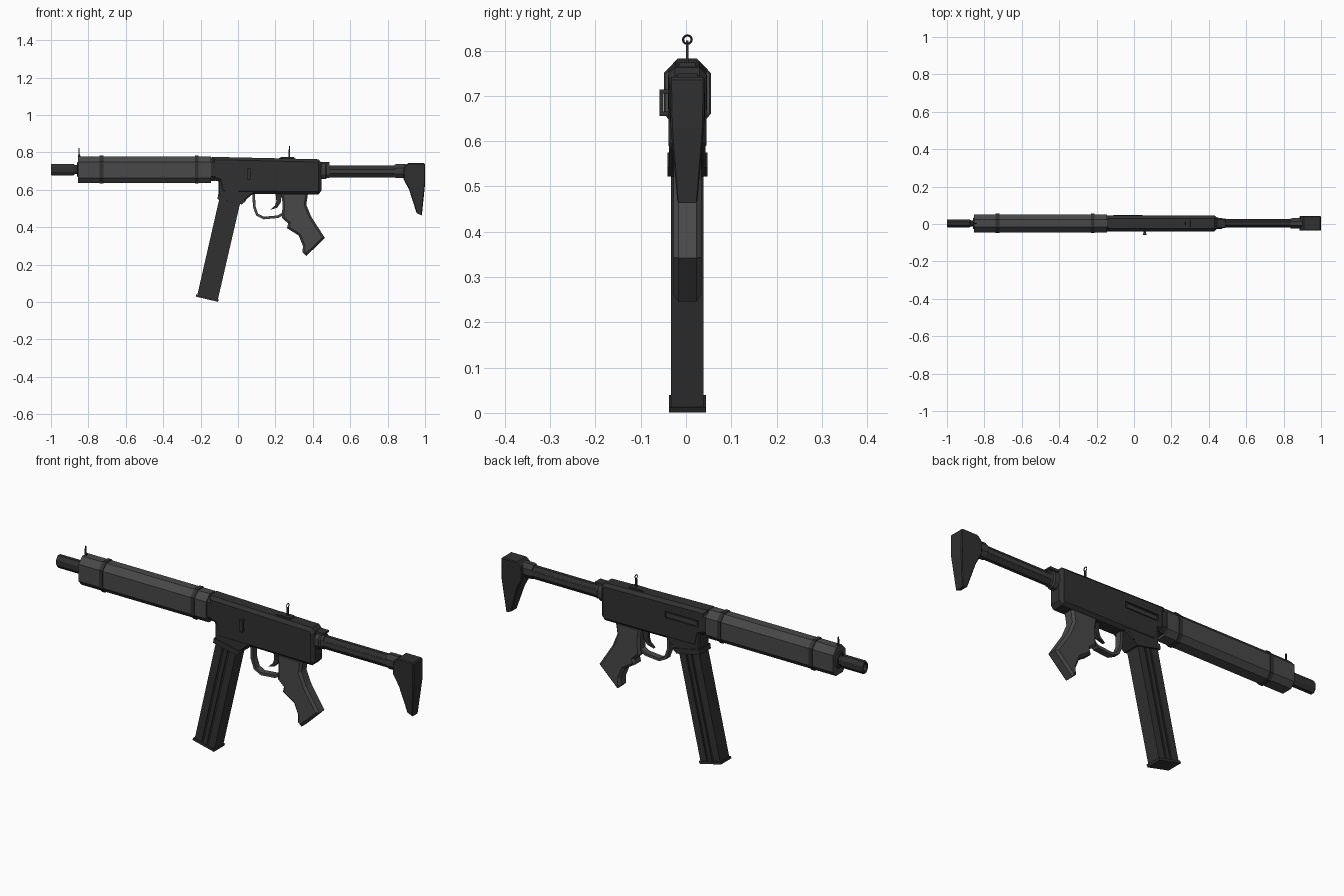
import bpy, bmesh, math
from mathutils import Vector

if "Cube" in bpy.data.objects:
    bpy.data.objects.remove(bpy.data.objects["Cube"])

Y0 = 0.003  # symmetry plane of the body


def material(name, v):
    m = bpy.data.materials.new(name)
    m.diffuse_color = (v, v, v, 1)
    m.use_nodes = True
    m.node_tree.nodes["Principled BSDF"].inputs["Base Color"].default_value = m.diffuse_color
    return m


DARK, MID, LIGHT = material("dark", 0.03), material("mid", 0.045), material("light", 0.065)


def finish(bm, name, mat):
    bmesh.ops.recalc_face_normals(bm, faces=bm.faces)
    me = bpy.data.meshes.new(name)
    bm.to_mesh(me)
    bm.free()
    me.materials.append(mat)
    ob = bpy.data.objects.new(name, me)
    bpy.context.collection.objects.link(ob)
    return ob


def prism(name, pts, half, mat=DARK, bevel=0.0, yc=Y0):
    """Side profile (x, z) extruded across y, with chamfered side outlines."""
    bm = bmesh.new()
    a = [bm.verts.new((x, yc - half, z)) for x, z in pts]
    b = [bm.verts.new((x, yc + half, z)) for x, z in pts]
    caps = [bm.faces.new(a), bm.faces.new(b[::-1])]
    n = len(pts)
    for i in range(n):
        j = (i + 1) % n
        bm.faces.new((a[i], b[i], b[j], a[j]))
    bmesh.ops.recalc_face_normals(bm, faces=bm.faces)
    if bevel:
        edges = list({e for f in caps for e in f.edges})
        bmesh.ops.bevel(bm, geom=edges, offset=bevel, segments=1, affect='EDGES')
    return finish(bm, name, mat)


def box(name, x0, x1, z0, z1, half, mat=DARK, bevel=0.0, yc=Y0):
    return prism(name, [(x0, z0), (x1, z0), (x1, z1), (x0, z1)], half, mat, bevel, yc)


def loft(name, section, stations, zc, mat=DARK):
    """Cross-section (y, z offsets) swept along x through (x, scale) stations."""
    bm = bmesh.new()
    rings = [[bm.verts.new((x, Y0 + y * s, zc + z * s)) for y, z in section] for x, s in stations]
    n = len(section)
    for p, q in zip(rings, rings[1:]):
        for i in range(n):
            bm.faces.new((p[i], p[(i + 1) % n], q[(i + 1) % n], q[i]))
    bm.faces.new(rings[0])
    bm.faces.new(rings[-1][::-1])
    return finish(bm, name, mat)


def octagon(ry, rz):
    return [(ry * math.cos(a) / math.cos(math.pi / 8), rz * math.sin(a) / math.cos(math.pi / 8))
            for a in [math.pi / 8 + k * math.pi / 4 for k in range(8)]]


def strip(name, path, t, half, mat=DARK):
    """Flat bar of thickness t following an open (x, z) path."""
    P = [Vector(p) for p in path]
    left, right = [], []
    for i, p in enumerate(P):
        d = (P[min(i + 1, len(P) - 1)] - P[max(i - 1, 0)]).normalized()
        nrm = Vector((-d.y, d.x)) * t / 2
        left.append(p + nrm)
        right.append(p - nrm)
    return prism(name, left + right[::-1], half, mat)


# Handguard: tall octagonal tube with two bands
half_sec = [(0.02, 0.070), (0.049, 0.04), (0.049, -0.045), (0.027, -0.071)]
guard = half_sec + [(-y, z) for y, z in half_sec[::-1]]
loft("handguard", guard, [(-0.855, 1), (-0.145, 1)], 0.708, LIGHT)
for i, x in enumerate((-0.73, -0.22)):
    loft(f"handguard_band_{i + 1}", guard, [(x - 0.01, 1.06), (x + 0.01, 1.06)], 0.708, DARK)
loft("handguard_joint", guard, [(-0.15, 0.88), (-0.12, 0.88)], 0.71, DARK)

# Barrel with stepped neck
tube = octagon(0.021, 0.031)
loft("barrel", tube, [(-1, 0.93), (-0.995, 1), (-0.88, 1), (-0.872, 0.8), (-0.84, 0.8)], 0.708, DARK)
loft("barrel_collar", octagon(0.035, 0.045), [(-0.862, 0.75), (-0.852, 1)], 0.708, DARK)
bore = loft("bore_cutter", octagon(0.013, 0.02), [(-1.02, 1), (-0.96, 1)], 0.708, DARK)

# Front sight blade
prism("front_sight", [(-0.855, 0.77), (-0.838, 0.77), (-0.846, 0.79), (-0.848, 0.822), (-0.852, 0.822)], 0.003)

# Receiver with magazine well
receiver = prism("receiver", [(-0.14, 0.655), (-0.105, 0.645), (-0.09, 0.58), (0.43, 0.575), (0.446, 0.595),
                              (0.446, 0.745), (0.43, 0.763), (0.22, 0.768), (-0.14, 0.776)], 0.042, DARK, 0.015)
prism("magazine_well", [(-0.105, 0.65), (-0.103, 0.555), (0.02, 0.528), (0.085, 0.583), (0.085, 0.65)],
      0.040, DARK, 0.006)
prism("magazine_collar", [(-0.106, 0.575), (-0.11, 0.55), (0.02, 0.522), (0.045, 0.543)], 0.044, DARK)

# Ejection port cut in the far side
port = box("port_cutter", -0.10, 0.085, 0.685, 0.718, 0.01, DARK, 0, Y0 + 0.044)


def cut(ob, cutter):
    m = ob.modifiers.new("cut", 'BOOLEAN')
    m.operation, m.solver, m.object = 'DIFFERENCE', 'EXACT', cutter
    cutter.hide_render = True
    cutter.hide_set(True)


cut(receiver, port)
cut(bpy.data.objects["barrel"], bore)
box("ejection_bolt", -0.09, 0.075, 0.692, 0.71, 0.003, MID, 0, Y0 + 0.036)

# Charging handle: staple on the front side
for z in (0.66, 0.709):
    box("handle_leg", 0.05, 0.064, z - 0.005, z + 0.005, 0.012, DARK, 0, -0.046)
box("charging_handle", 0.048, 0.066, 0.655, 0.714, 0.004, DARK, 0, -0.054)

# Slanted magazine: body, raised side ribs, base plate
top_f, top_b = Vector((-0.098, 0.56)), Vector((0.014, 0.54))
bot_f, bot_b = Vector((-0.218, 0.035)), Vector((-0.108, 0.012))


def mag_slab(name, u0, u1, half):
    pts = [top_f.lerp(top_b, u0), top_f.lerp(top_b, u1), bot_f.lerp(bot_b, u1), bot_f.lerp(bot_b, u0)]
    return prism(name, [tuple(p) for p in pts], half, DARK)


mag_slab("magazine", 0, 1, 0.030)
for i, (u0, u1) in enumerate(((0.0, 0.34), (0.42, 0.6), (0.68, 1.0))):
    mag_slab(f"magazine_rib_{i + 1}", u0, u1, 0.036)
prism("magazine_base", [(-0.224, 0.040), (-0.226, 0.029), (-0.108, 0.001), (-0.102, 0.012)], 0.041, DARK)

# Trigger guard and trigger
strip("trigger_guard", [(0.083, 0.59), (0.087, 0.51), (0.102, 0.467), (0.137, 0.449), (0.215, 0.456), (0.245, 0.475)],
      0.014, 0.016, LIGHT)
prism("trigger", [(0.20, 0.585), (0.235, 0.585), (0.228, 0.53), (0.208, 0.503), (0.172, 0.493), (0.197, 0.515),
                  (0.205, 0.54)], 0.008, DARK)

# Pistol grip
prism("pistol_grip", [(0.23, 0.585), (0.375, 0.585), (0.365, 0.52), (0.392, 0.455), (0.465, 0.342), (0.365, 0.246),
                      (0.345, 0.265), (0.347, 0.30), (0.325, 0.355), (0.262, 0.395), (0.268, 0.42), (0.235, 0.45),
                      (0.238, 0.53)], 0.031, LIGHT, 0.011)

# Rear sight: base, post and ring
prism("rear_sight_base", [(0.2, 0.76), (0.305, 0.76), (0.3, 0.774), (0.23, 0.774)], 0.018, DARK)
box("rear_sight_post", 0.271, 0.279, 0.77, 0.815, 0.003, DARK)
bpy.ops.mesh.primitive_torus_add(major_segments=12, minor_segments=4, major_radius=0.0095, minor_radius=0.0025,
                                 location=(0.275, Y0, 0.824), rotation=(0, math.pi / 2, 0))
bpy.context.object.name = "rear_sight_ring"
bpy.context.object.data.materials.append(DARK)

# Stock: mount, latch, tube, collar, butt
loft("stock_mount", octagon(0.03, 0.043), [(0.44, 1), (0.468, 1), (0.474, 0.85), (0.488, 0.85)], 0.70, MID)
prism("stock_latch", [(0.44, 0.735), (0.475, 0.735), (0.49, 0.741), (0.49, 0.749), (0.44, 0.749)], 0.022, DARK)
loft("stock_tube", octagon(0.02, 0.032), [(0.44, 1), (0.9, 1)], 0.697, DARK)
box("stock_rail", 0.47, 0.86, 0.683, 0.712, 0.023, MID, 0.003)
loft("stock_collar", octagon(0.028, 0.037), [(0.838, 0.92), (0.845, 1), (0.9, 1)], 0.70, MID)
butt = prism("stock_butt", [(0.884, 0.70), (0.89, 0.725), (0.91, 0.742), (0.994, 0.742), (1.0, 0.735), (1.0, 0.63),
                            (0.983, 0.463), (0.955, 0.475), (0.915, 0.60), (0.886, 0.655)], 0.039, DARK, 0.004)
for v in butt.data.vertices:  # narrow towards the toe
    k = min(1, max(0, (0.655 - v.co.z) / 0.19))
    v.co.y = Y0 + (v.co.y - Y0) * (1 - 0.44 * k)
